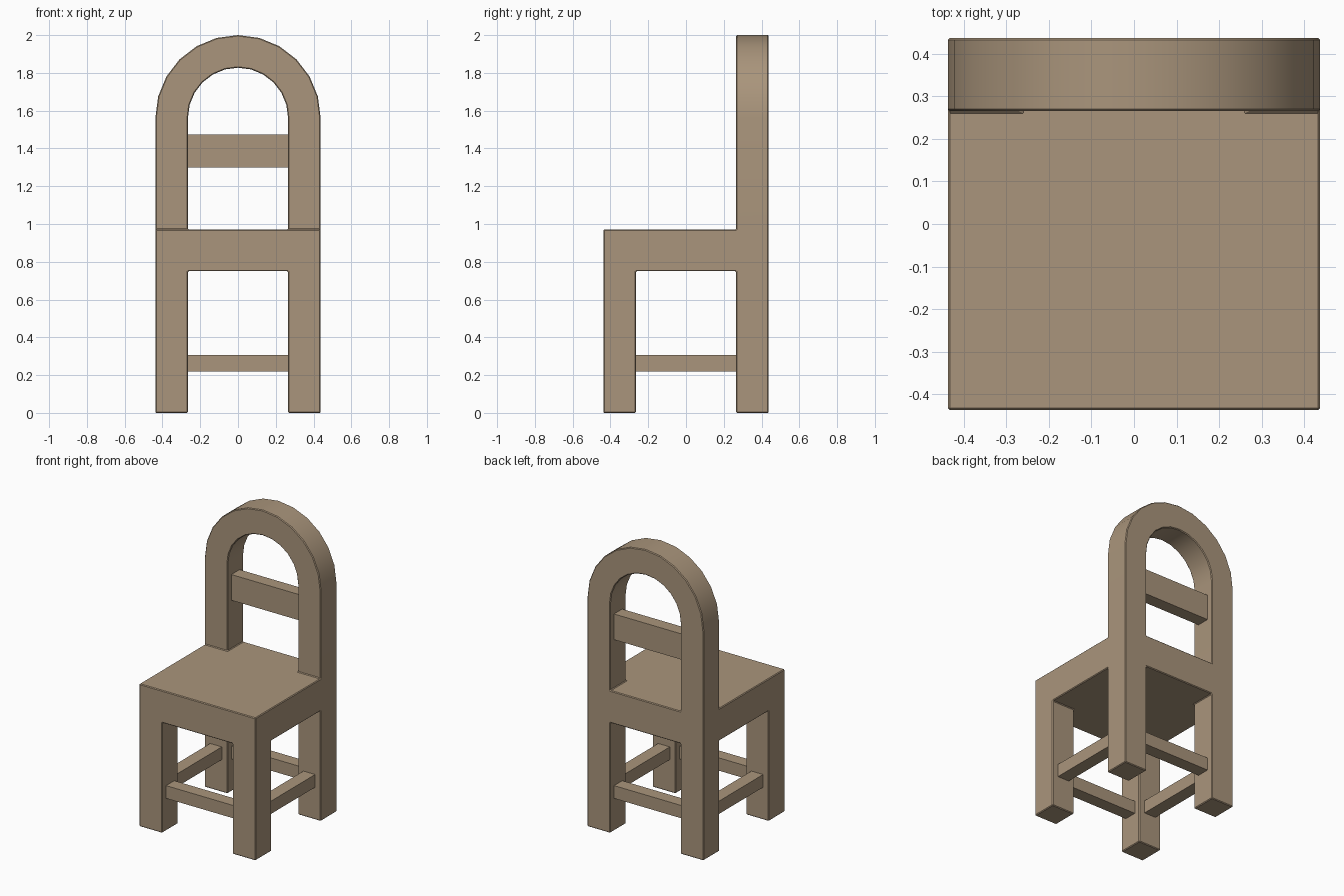
import bpy, bmesh, math
from mathutils import Vector

if "Cube" in bpy.data.objects:
    bpy.data.objects.remove(bpy.data.objects["Cube"])

OUT, INN = 0.4375, 0.265          # outer and inner half width
MID = (OUT + INN) / 2
SPRING = 1.5625                   # height where the arch begins
SEGS = 12

wood = bpy.data.materials.new("wood")
wood.diffuse_color = (0.40, 0.30, 0.20, 1)
wood.use_nodes = True
wood.node_tree.nodes["Principled BSDF"].inputs["Base Color"].default_value = wood.diffuse_color


def block(x0, x1, y0, y1, z0, z1):
    """Eight corners, bottom ring then top ring."""
    return [(x, y, z) for z in (z0, z1)
            for x, y in ((x0, y0), (x1, y0), (x1, y1), (x0, y1))]


def build(name, blocks, bevel):
    """Join blocks that share whole faces into one closed shell."""
    bm = bmesh.new()
    verts, faces = {}, {}
    for corners in blocks:
        vs = []
        for c in corners:
            key = tuple(round(v, 4) for v in c)
            if key not in verts:
                verts[key] = bm.verts.new(c)
            vs.append(verts[key])
        for q in ((3, 2, 1, 0), (4, 5, 6, 7), (0, 1, 5, 4),
                  (1, 2, 6, 5), (2, 3, 7, 6), (3, 0, 4, 7)):
            quad = [vs[i] for i in q]
            k = frozenset(quad)
            if k in faces:
                del faces[k]      # inner wall between two blocks
            else:
                faces[k] = quad
    for quad in faces.values():
        bm.faces.new(quad)
    bmesh.ops.recalc_face_normals(bm, faces=bm.faces[:])
    me = bpy.data.meshes.new(name)
    bm.to_mesh(me)
    bm.free()
    ob = bpy.data.objects.new(name, me)
    bpy.context.collection.objects.link(ob)
    me.materials.append(wood)
    bpy.ops.object.select_all(action='DESELECT')
    ob.select_set(True)
    bpy.context.view_layer.objects.active = ob
    if bevel:
        mod = ob.modifiers.new("edge_bevel", 'BEVEL')
        mod.width, mod.segments = bevel, 1
        mod.limit_method, mod.angle_limit = 'ANGLE', math.radians(40)
        bpy.ops.object.modifier_apply(modifier=mod.name)
    bpy.ops.object.shade_smooth_by_angle(angle=math.radians(30))
    return ob


cuts = (-OUT, -INN, INN, OUT)
spans = list(zip(cuts, cuts[1:]))
ends = (spans[0], spans[2])

# seat slab, four legs and two back posts
frame = [block(*sx, *sy, 0.75, 0.97) for sx in spans for sy in spans]
frame += [block(*sx, *sy, 0, 0.75) for sx in ends for sy in ends]
frame += [block(*sx, INN, OUT, 0.97, SPRING) for sx in ends]

# arch across the top of the back
for i in range(SEGS):
    rings = []
    for a in (math.pi * i / SEGS, math.pi * (i + 1) / SEGS):
        c, s = math.cos(a), math.sin(a)
        rings += [(r * c, y, SPRING + r * s)
                  for r, y in ((INN, INN), (OUT, INN), (OUT, OUT), (INN, OUT))]
    frame.append(rings)
build("chair_frame", frame, 0.005)

# back slat
T, E = 0.044, INN + 0.004
build("back_slat", [block(-E, E, MID - T, MID + T, 1.30, 1.475)], 0)

# stretchers between the legs
for name, s in (("front", -1), ("back", 1)):
    build(name + "_stretcher",
          [block(-E, E, s * MID - T, s * MID + T, 0.22, 0.307)], 0)
for name, s in (("left", -1), ("right", 1)):
    build(name + "_stretcher",
          [block(s * MID - T, s * MID + T, -E, E, 0.22, 0.307)], 0)
